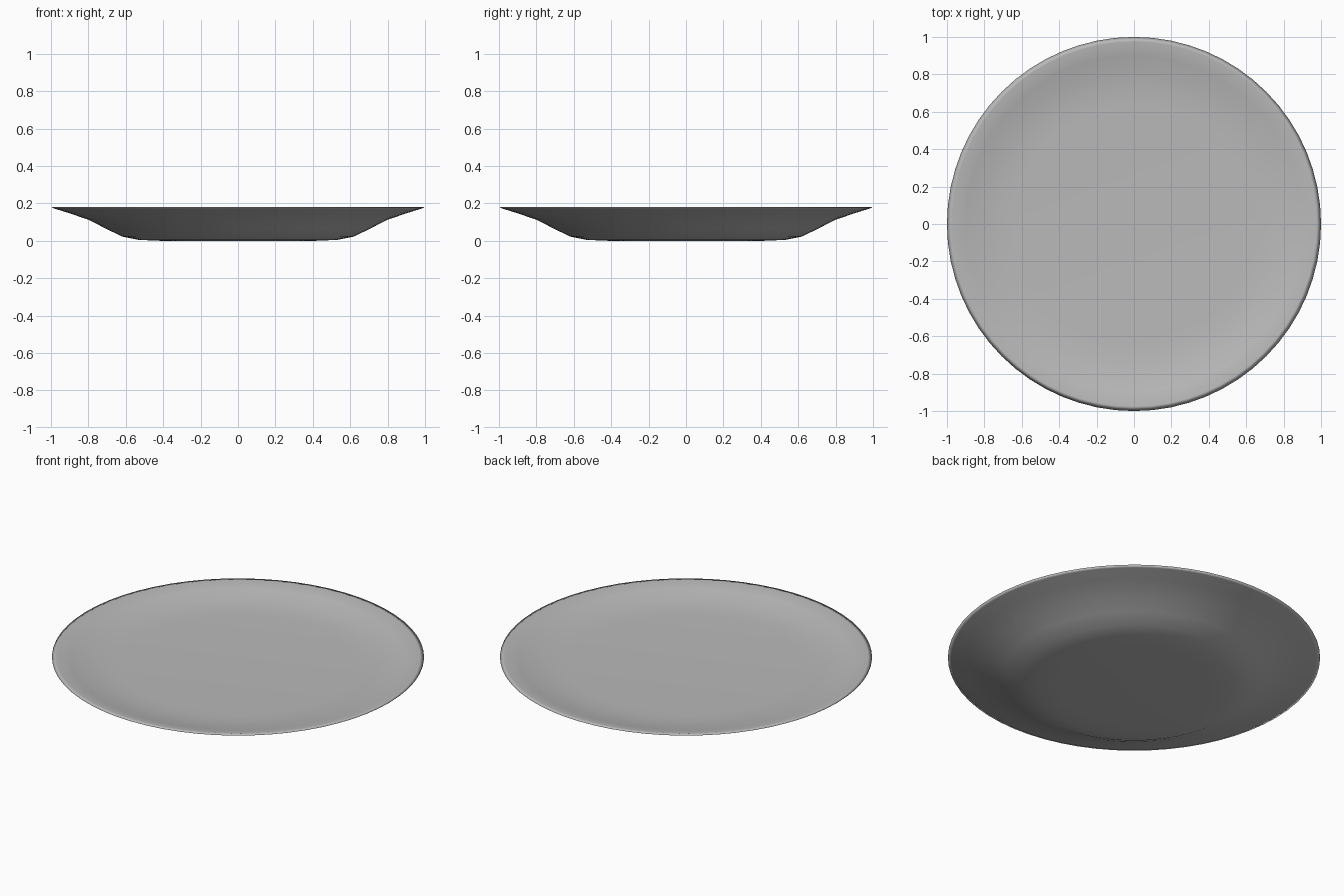
import bpy, bmesh, math

if "Cube" in bpy.data.objects:
    bpy.data.objects.remove(bpy.data.objects["Cube"])

SEGMENTS = 64
# Closed half-section (radius, height): underside out to the rim, then the shallow dish back in
PROFILE = [(0, 0), (0.41, 0), (0.53, 0.005), (0.62, 0.023), (0.70, 0.062), (0.80, 0.113),
           (0.90, 0.147), (0.98, 0.172), (1.0, 0.179), (0.975, 0.181),
           (0.90, 0.163), (0.81, 0.145), (0.73, 0.135), (0.64, 0.131), (0, 0.130)]

# Plate: section spun round the vertical axis
bm = bmesh.new()
verts = [bm.verts.new((r, 0, z)) for r, z in PROFILE]
edges = [bm.edges.new(pair) for pair in zip(verts, verts[1:])]
bmesh.ops.spin(bm, geom=verts + edges, cent=(0, 0, 0), axis=(0, 0, 1),
               angle=math.tau, steps=SEGMENTS, use_merge=False)
bmesh.ops.remove_doubles(bm, verts=bm.verts, dist=0.0005)
bmesh.ops.recalc_face_normals(bm, faces=bm.faces)
for face in bm.faces:
    face.smooth = True

mesh = bpy.data.meshes.new("plate")
bm.to_mesh(mesh)
bm.free()
plate = bpy.data.objects.new("plate", mesh)
bpy.context.collection.objects.link(plate)

# Mid-grey glaze
glaze = bpy.data.materials.new("grey_glaze")
glaze.diffuse_color = (0.49, 0.49, 0.49, 1)
glaze.use_nodes = True
glaze.node_tree.nodes["Principled BSDF"].inputs["Base Color"].default_value = glaze.diffuse_color
mesh.materials.append(glaze)
